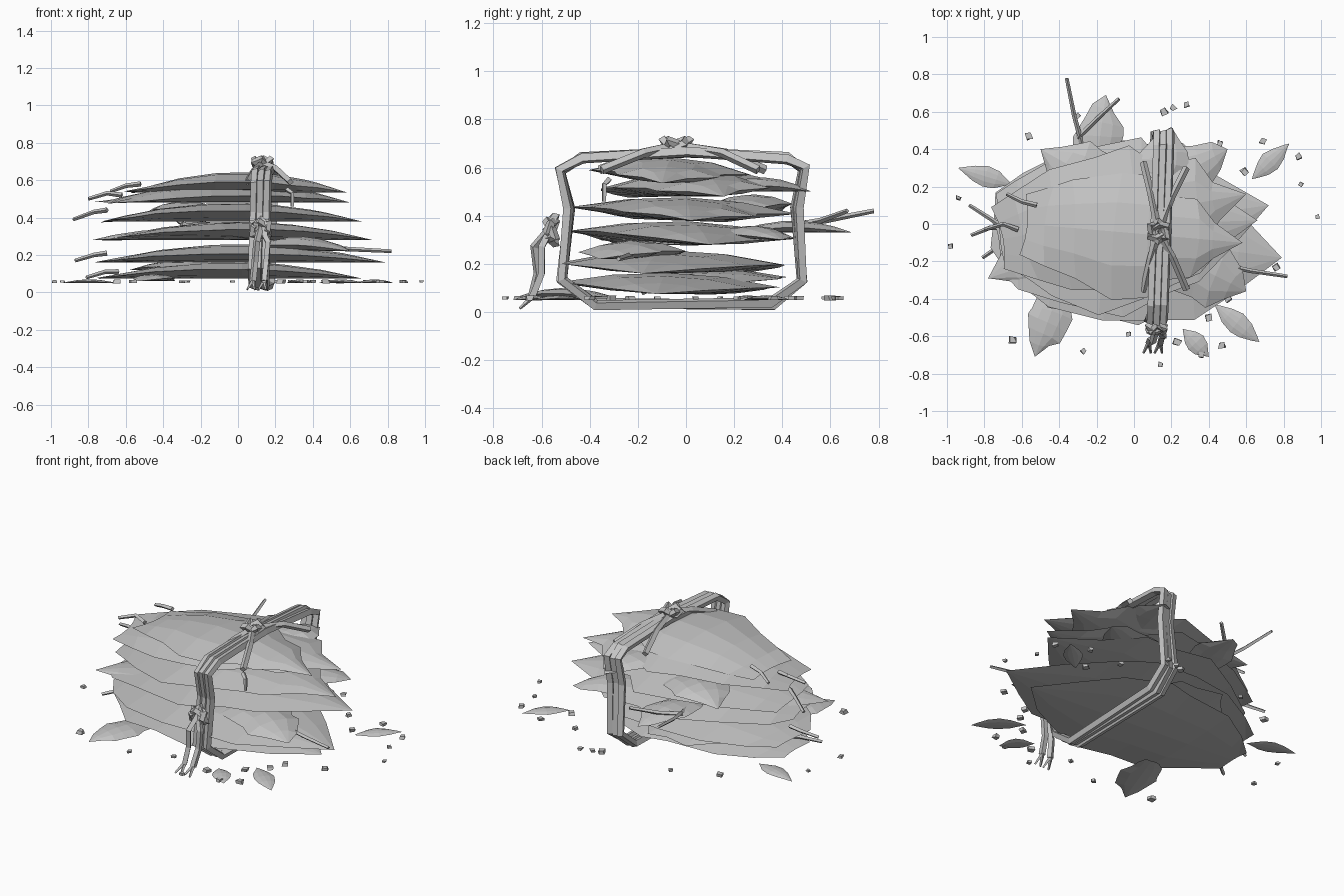
import bpy, bmesh, math, random
from mathutils import Vector, Matrix

random.seed(4)
cube = bpy.data.objects.get("Cube")
if cube:
    bpy.data.objects.remove(cube, do_unlink=True)

grey = bpy.data.materials.new("plain_grey")
grey.use_nodes = True
grey.diffuse_color = (0.55, 0.55, 0.55, 1)
grey.node_tree.nodes["Principled BSDF"].inputs["Base Color"].default_value = grey.diffuse_color


def finish(name, bm):
    bmesh.ops.recalc_face_normals(bm, faces=bm.faces)
    mesh = bpy.data.meshes.new(name)
    bm.to_mesh(mesh)
    bm.free()
    mesh.materials.append(grey)
    obj = bpy.data.objects.new(name, mesh)
    bpy.context.collection.objects.link(obj)
    return obj


# Half-width of a leaf at positions from base to tip
BROAD = [(0, .28), (.06, .55), (.22, .86), (.4, 1), (.55, .97), (.7, .8), (.85, .45), (1, 0)]
LOBED = [(0, .45), (.08, .62), (.22, .84), (.4, 1), (.56, .92), (.66, .65), (.8, .62), (.86, .28), (1, 0)]
SLIM = [(0, 0), (.1, .3), (.3, .85), (.5, 1), (.7, .75), (.9, .25), (1, 0)]


def leaf(name, base, tip, z, half, height, outline=BROAD, roll=0.0, ragged=0.1):
    """Closed leaf: arched top, flat-bellied underside, sharp ragged rim."""
    bm = bmesh.new()
    base, tip = Vector(base), Vector(tip)
    along = tip - base
    side = Vector((-along.y, along.x)).normalized()
    across = (-1, -.5, 0, .5, 1)
    layers = ([], [])
    for u, w in outline:
        jag = {s: 1 + random.uniform(-ragged, ragged) for s in (-1, 1)}
        shift = {s: random.uniform(-ragged, ragged) * .3 * min(1, w * 2) for s in (-1, 1)}
        rise = 1 - (2 * u - 1) ** 2
        rows = ([], [])
        for v in across:
            s = 1 if v > 0 else -1
            p = base + along * (u + shift[s] * v * v) + side * (half * w * v * jag[s])
            rim = z + height * .42 * rise + roll * v * w
            bulge = (1 - v * v) * height * rise
            rows[0].append(bm.verts.new((p.x, p.y, rim + bulge * .56)))
            rows[1].append(bm.verts.new((p.x, p.y, rim - bulge * .42)))
        layers[0].append(rows[0])
        layers[1].append(rows[1])
    for rows in layers:
        for a, b in zip(rows, rows[1:]):
            for i in range(len(across) - 1):
                bm.faces.new((a[i], a[i + 1], b[i + 1], b[i]))
    bmesh.ops.remove_doubles(bm, verts=bm.verts, dist=0.0005)
    bmesh.ops.dissolve_degenerate(bm, dist=0.0005, edges=bm.edges)
    return finish(name, bm)


def tube(name, points, radius, closed=False, taper=1.0):
    """Four-sided cord or twig along a path, turned into a mesh."""
    curve = bpy.data.curves.new(name, 'CURVE')
    curve.dimensions = '3D'
    curve.bevel_depth = radius
    curve.bevel_resolution = 0
    curve.use_fill_caps = True
    line = curve.splines.new('POLY')
    line.points.add(len(points) - 1)
    for i, (point, co) in enumerate(zip(line.points, points)):
        point.co = (*co, 1)
        point.radius = 1 + (taper - 1) * i / (len(points) - 1)
    line.use_cyclic_u = closed
    line.use_smooth = False
    curve.materials.append(grey)
    obj = bpy.data.objects.new(name, curve)
    bpy.context.collection.objects.link(obj)
    bpy.ops.object.select_all(action='DESELECT')
    obj.select_set(True)
    bpy.context.view_layer.objects.active = obj
    bpy.ops.object.convert(target='MESH')


# Stack of broad leaves, bottom to top
stack = [
    ((-.74, -.02), (.66, -.12), .075, .45, .09, BROAD, -.01),
    ((-.75, .02), (.79, -.18), .16, .49, .1, BROAD, -.005),
    ((-.72, -.1), (.72, .1), .28, .45, .1, BROAD, -.015),
    ((-.72, -.03), (.66, .02), .38, .46, .1, LOBED, -.015),
    ((-.7, -.08), (.6, .16), .48, .37, .11, LOBED, .01),
    ((-.57, 0), (.58, -.1), .535, .34, .11, LOBED, -.01),
]
for n, args in enumerate(stack):
    leaf(f"stack_leaf_{n + 1}", *args)

# Smaller leaves poking out between the broad ones
loose = [
    ((-.22, .2), (-.15, .69), .33, .13, .05),
    ((-.38, -.3), (-.53, -.71), .06, .11, .04),
    ((.05, -.08), (.6, -.36), .22, .2, .08),
    ((.05, .15), (.5, .4), .3, .16, .06),
    ((.1, .1), (-.58, .12), .12, .3, .06),
    ((-.05, .15), (-.5, .4), .42, .18, .07),
    ((.1, .1), (.2, .52), .5, .14, .06),
    ((.1, 0), (-.78, -.29), .28, .24, .06),
]
for n, args in enumerate(loose):
    leaf(f"loose_leaf_{n + 1}", *args, ragged=.18)

# Slim leaves lying around the bundle
fallen = [
    ((-.65, .21), (-.94, .3), .055), ((.63, .24), (.83, .43), .055),
    ((.67, -.63), (.43, -.43), .06), ((.4, -.71), (.26, -.56), .055),
]
for n, (base, tip, half) in enumerate(fallen):
    leaf(f"fallen_leaf_{n + 1}", base, tip, .05, half, .02, SLIM, ragged=.06)

# Leaf stems: start, bend, end
stems = [
    ((-.7, -.02, .44), (-.77, .03, .43), (-.88, .1, .39)),
    ((-.62, -.03, .52), (-.7, 0, .53), (-.8, -.03, .5)),
    ((-.52, .1, .58), (-.6, .12, .57), (-.68, .16, .54)),
    ((-.7, -.02, .21), (-.77, -.02, .2), (-.87, -.06, .17)),
    ((-.64, -.08, .11), (-.71, -.11, .11), (-.81, -.18, .08)),
    ((-.26, .36, .35), (-.32, .58, .38), (-.36, .78, .42)),
    ((-.3, .46, .36), (-.2, .56, .38), (-.08, .67, .42)),
    ((.4, -.2, .24), (.62, -.25, .23), (.82, -.28, .22)),
    ((.26, -.32, .55), (.29, -.34, .53), (.29, -.34, .46)),
]
for n, path in enumerate(stems):
    tube(f"stem_{n + 1}", path, .014, taper=.7)

# Three-strand binding around the bundle, slightly skewed
loop = [(-.52, .59), (-.43, .64), (0, .67), (.42, .64), (.49, .6), (.46, .44),
        (.48, .13), (.36, .035), (-.38, .035), (-.52, .13), (-.49, .43)]
for n, offset in enumerate((-.035, 0, .035)):
    path = [(.125 + offset + .035 * y + .03 * z, y + random.uniform(-.008, .008),
             z + random.uniform(-.008, .008)) for y, z in loop]
    tube(f"binding_strand_{n + 1}", path, .024, closed=True)


def knot(name, centre, axis_up):
    """Tight ring of cord crossing itself over the binding."""
    c = Vector(centre)
    for k, turn in enumerate((.6, -.6, math.pi / 2)):
        path = []
        for i in range(6):
            a = math.tau * i / 6
            flat = Matrix.Rotation(turn, 2) @ Vector((math.cos(a) * .055, math.sin(a) * .03))
            lift = .02 * math.sin(2 * a + k)
            path.append(c + Vector((flat.x, flat.y, lift) if axis_up else (flat.x, lift, flat.y)))
        tube(f"{name}_turn_{k + 1}", path, .02, closed=True)


# Knot on top with four loose ends
knot("top_knot", (.13, -.04, .695), True)
for n, (x, y) in enumerate([(.05, -.36), (.28, -.35), (.05, .33), (.28, .3)]):
    tube(f"top_knot_end_{n + 1}",
         [(.13, -.04, .69), ((x + .13) / 2, y * .5, .66), (x, y, .59)], .019)

# Knot at the front with two frayed hanging ends
knot("front_knot", (.12, -.56, .34), False)
for n, (x, out) in enumerate([(.07, -.03), (.13, 0)]):
    tube(f"front_knot_end_{n + 1}",
         [(.12, -.56, .35), (x + .03, -.6 + out, .27), (x + .02, -.6 + out / 2, .16),
          (x + .01, -.64, .06)], .019)
    for side in (-1, 1):
        tube(f"frayed_tip_{n + 1}", [(x + .01, -.63, .07), (x + side * .02, -.69, .015)], .012, taper=.5)

# Crumbs scattered on the ground
crumbs = [(-.98, -.12), (-.94, .14), (-.56, .47), (-.3, .58), (.16, .6), (.21, .62), (.28, .64),
          (.46, .43), (.69, .44), (.88, .36), (.89, .21), (.59, .28), (.98, .04), (.76, -.23),
          (.54, -.31), (.5, -.4), (.4, -.5), (.47, -.65), (.36, -.7), (.23, -.63), (.14, -.75),
          (-.03, -.59), (-.27, -.68), (-.65, -.62)]
bm = bmesh.new()
for x, y in crumbs:
    size = random.uniform(.02, .035)
    place = Matrix.Translation((x, y, .058)) @ Matrix.Rotation(random.uniform(0, 3), 4, 'Z')
    made = bmesh.ops.create_cube(bm, size=size, matrix=place @ Matrix.Diagonal((1, 1, .6, 1)))
    for v in made["verts"]:
        v.co += Vector((random.uniform(-.2, .2), random.uniform(-.2, .2), 0)) * size
finish("crumbs", bm)
